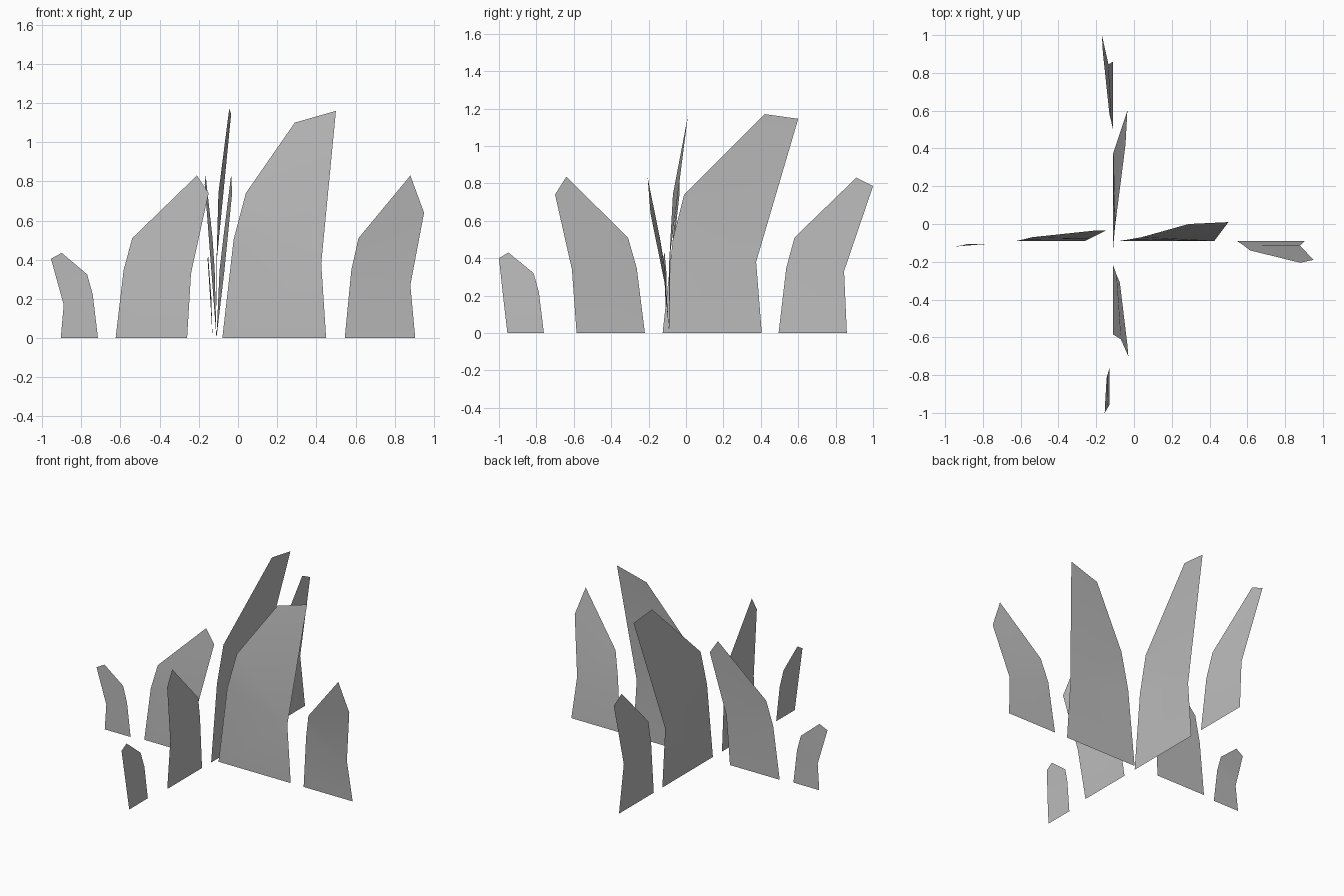
import bpy
import bmesh
from mathutils import Vector

default_cube = bpy.data.objects.get("Cube")
if default_cube:
    bpy.data.objects.remove(default_cube, do_unlink=True)

# One plain grey for every blade
grey = bpy.data.materials.new("blade_grey")
grey.use_nodes = True
colour = (0.5, 0.5, 0.5, 1)
grey.diffuse_color = colour
shader = grey.node_tree.nodes["Principled BSDF"]
shader.inputs["Base Color"].default_value = colour
shader.inputs["Roughness"].default_value = 0.8


def blade(name, axis, plane, inner, outer, shoulder, tip, corner, notch):
    """Thin folded leaf. Points are (along, height, depth); the blade runs
    along x or y, stands upright on its plane and leans out of it above."""
    base_inner = Vector((inner, 0, plane))
    base_outer = Vector((outer, 0, plane))
    shoulder, tip, corner, notch = map(Vector, (shoulder, tip, corner, notch))

    # The lower bend sits partway up the shoulder edge
    bend = Vector((
        inner + (shoulder.x - inner) * 0.48,
        shoulder.y * 0.68,
        plane + (shoulder.z - plane) * 0.45,
    ))

    def place(point):
        along, height, depth = point
        if axis == "x":
            return (along, depth, height)
        return (depth, along, height)

    bm = bmesh.new()
    a, b, c, d, e, f, g = [
        bm.verts.new(place(p))
        for p in (base_inner, base_outer, notch, corner, tip, shoulder, bend)
    ]
    faces = [
        bm.faces.new(loop)
        for loop in ((a, b, c, g), (g, c, f), (f, c, d, e))
    ]

    # Face the front for blades along x, the model's left for the others
    bm.normal_update()
    facing = Vector((0, -1, 0)) if axis == "x" else Vector((1, 0, 0))
    for face in faces:
        if face.normal.dot(facing) < 0:
            face.normal_flip()

    mesh = bpy.data.meshes.new(name)
    bm.to_mesh(mesh)
    bm.free()
    mesh.materials.append(grey)
    mesh.shade_smooth()
    leaf = bpy.data.objects.new(name, mesh)
    bpy.context.collection.objects.link(leaf)
    return leaf


# Row of blades running from side to side
blade("large_side_blade", "x", plane=-0.09, inner=-0.08, outer=0.45,
      shoulder=(0.04, 0.74, -0.07), tip=(0.29, 1.1, 0),
      corner=(0.5, 1.16, 0.01), notch=(0.425, 0.38, -0.09))
blade("right_medium_blade", "x", plane=-0.09, inner=-0.625, outer=-0.26,
      shoulder=(-0.54, 0.51, -0.07), tip=(-0.21, 0.83, -0.035),
      corner=(-0.15, 0.74, -0.035), notch=(-0.24, 0.33, -0.08))
blade("left_medium_blade", "x", plane=-0.09, inner=0.545, outer=0.905,
      shoulder=(0.615, 0.51, -0.14), tip=(0.88, 0.83, -0.205),
      corner=(0.95, 0.64, -0.19), notch=(0.88, 0.27, -0.115))
blade("right_small_blade", "x", plane=-0.105, inner=-0.715, outer=-0.905,
      shoulder=(-0.77, 0.325, -0.105), tip=(-0.9, 0.435, -0.115),
      corner=(-0.955, 0.405, -0.12), notch=(-0.89, 0.17, -0.11))

# Row of blades running from front to back
blade("large_centre_blade", "y", plane=-0.11, inner=-0.125, outer=0.405,
      shoulder=(-0.01, 0.74, -0.1), tip=(0.42, 1.17, -0.045),
      corner=(0.6, 1.145, -0.035), notch=(0.375, 0.38, -0.11))
blade("back_medium_blade", "y", plane=-0.11, inner=0.495, outer=0.86,
      shoulder=(0.58, 0.51, -0.13), tip=(0.91, 0.83, -0.165),
      corner=(1, 0.785, -0.17), notch=(0.845, 0.33, -0.135))
blade("front_medium_blade", "y", plane=-0.11, inner=-0.22, outer=-0.585,
      shoulder=(-0.31, 0.51, -0.075), tip=(-0.64, 0.835, -0.035),
      corner=(-0.7, 0.74, -0.03), notch=(-0.61, 0.34, -0.07))
blade("front_small_blade", "y", plane=-0.13, inner=-0.76, outer=-0.955,
      shoulder=(-0.815, 0.32, -0.145), tip=(-0.95, 0.43, -0.153),
      corner=(-1, 0.4, -0.155), notch=(-0.975, 0.17, -0.14))
